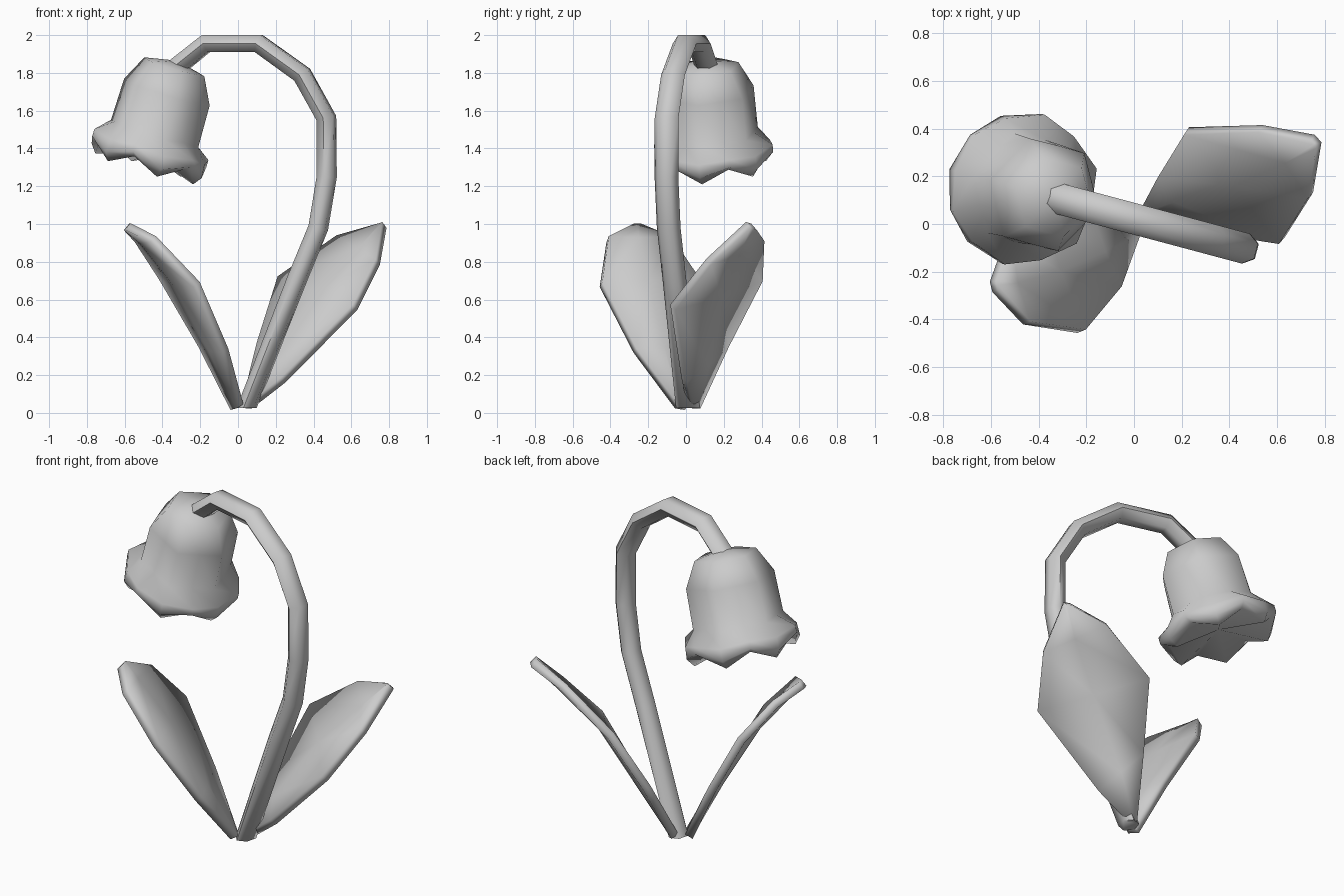
import bpy, bmesh, math
from mathutils import Vector

if "Cube" in bpy.data.objects:
    bpy.data.objects.remove(bpy.data.objects["Cube"])


def make(name, rings, closed=True, caps=None, angle=70):
    """Skin a list of vertex rings; caps = (first, last) pole points or None for n-gons."""
    bm = bmesh.new()
    vs = [[bm.verts.new(p) for p in r] for r in rings]
    n = len(rings[0])
    for a, b in zip(vs, vs[1:]):
        for i in range(n if closed else n - 1):
            j = (i + 1) % n
            bm.faces.new((a[i], a[j], b[j], b[i]))
    if closed:
        for k, ring in enumerate((vs[0], vs[-1])):
            if caps:
                c = bm.verts.new(caps[k])
                for i in range(n):
                    bm.faces.new((ring[i], ring[(i + 1) % n], c))
            else:
                bm.faces.new(ring)
    bmesh.ops.recalc_face_normals(bm, faces=bm.faces)
    me = bpy.data.meshes.new(name)
    bm.to_mesh(me)
    bm.free()
    ob = bpy.data.objects.new(name, me)
    bpy.context.collection.objects.link(ob)
    bpy.ops.object.select_all(action='DESELECT')
    ob.select_set(True)
    bpy.context.view_layer.objects.active = ob
    bpy.ops.object.shade_smooth_by_angle(angle=math.radians(angle))
    return ob


# Everything on the stem lies in one upright plane
side = Vector((0.258, 0.966, 0))
along = Vector((0.966, -0.258, 0))

# Stem: six-sided tube along an arching path (x, z)
path = [(0.045, 0.025), (0.31, 0.70), (0.425, 0.98), (0.47, 1.25), (0.468, 1.56),
        (0.34, 1.79), (0.11, 1.955), (-0.17, 1.955), (-0.345, 1.815)]
pts = [Vector((x, 0.022 - 0.267 * x, z)) for x, z in path]
rings = []
for i, p in enumerate(pts):
    t_in = (p - pts[max(i - 1, 0)]).normalized()
    t_out = (pts[min(i + 1, len(pts) - 1)] - p).normalized()
    b = (t_in + t_out).normalized().cross(side).normalized()
    if i == 0:
        b = -along
    rings.append([p + side * 0.065 * math.cos(k * math.pi / 3)
                  + b * 0.054 * math.sin(k * math.pi / 3) for k in range(6)])
make("stem", rings)

# Bell flower: tilted, six corners; (depth, radius) on corners then between corners
top = Vector((-0.337, 0.112, 1.832))
tilt = math.radians(17)
down = -along * math.sin(tilt) - Vector((0, 0, 1)) * math.cos(tilt)
out = along * math.cos(tilt) - Vector((0, 0, 1)) * math.sin(tilt)
profile = [((0.0, 0.172), (0.0, 0.15)),
           ((0.14, 0.245), (0.14, 0.214)),
           ((0.37, 0.25), (0.36, 0.225)),
           ((0.45, 0.31), (0.43, 0.325)),
           ((0.52, 0.315), (0.47, 0.325)),
           ((0.565, 0.28), (0.495, 0.28))]
rings = []
for pair in profile:
    ring = []
    for k in range(12):
        s, r = pair[k % 2]
        a = k * math.pi / 6
        ring.append(top + down * s + r * (out * math.cos(a) + side * math.sin(a)))
    rings.append(ring)
make("bell_flower", rings, caps=(top - down * 0.035, top + down * 0.48), angle=80)


# Leaves: rows of left and right edge points with a slightly sagging midrib
def leaf(name, rows, sag):
    rows = [(Vector(a), Vector(b)) for a, b in rows]
    n = (rows[-1][0] - rows[0][0]).cross(rows[2][0] - rows[2][1]).normalized()
    if n.z > 0:
        n = -n
    strips = []
    for (a, b), d in zip(rows, sag):
        strips.append([a, (a + b) / 2 + n * d, b])
    ob = make(name, strips, closed=False)
    mod = ob.modifiers.new("thickness", 'SOLIDIFY')
    mod.thickness = 0.046
    mod.offset = 0
    return ob


sag = (0.0, 0.01, 0.02, 0.015, 0.0)
leaf("right_leaf", [((0.03, 0.06, 0.035), (0.06, 0.02, 0.035)),
                    ((0.11, 0.21, 0.36), (0.24, -0.01, 0.175)),
                    ((0.22, 0.39, 0.71), (0.62, -0.07, 0.56)),
                    ((0.53, 0.40, 0.925), (0.74, 0.12, 0.80)),
                    ((0.75, 0.36, 0.985), (0.775, 0.33, 0.995))], sag)
leaf("left_leaf", [((0.01, -0.05, 0.035), (-0.02, 0.0, 0.025)),
                   ((-0.07, -0.27, 0.33), (-0.19, 0.03, 0.36)),
                   ((-0.22, -0.45, 0.68), (-0.40, 0.055, 0.72)),
                   ((-0.45, -0.415, 0.92), (-0.53, -0.08, 0.92)),
                   ((-0.58, -0.28, 0.985), (-0.59, -0.24, 0.985))], sag)
